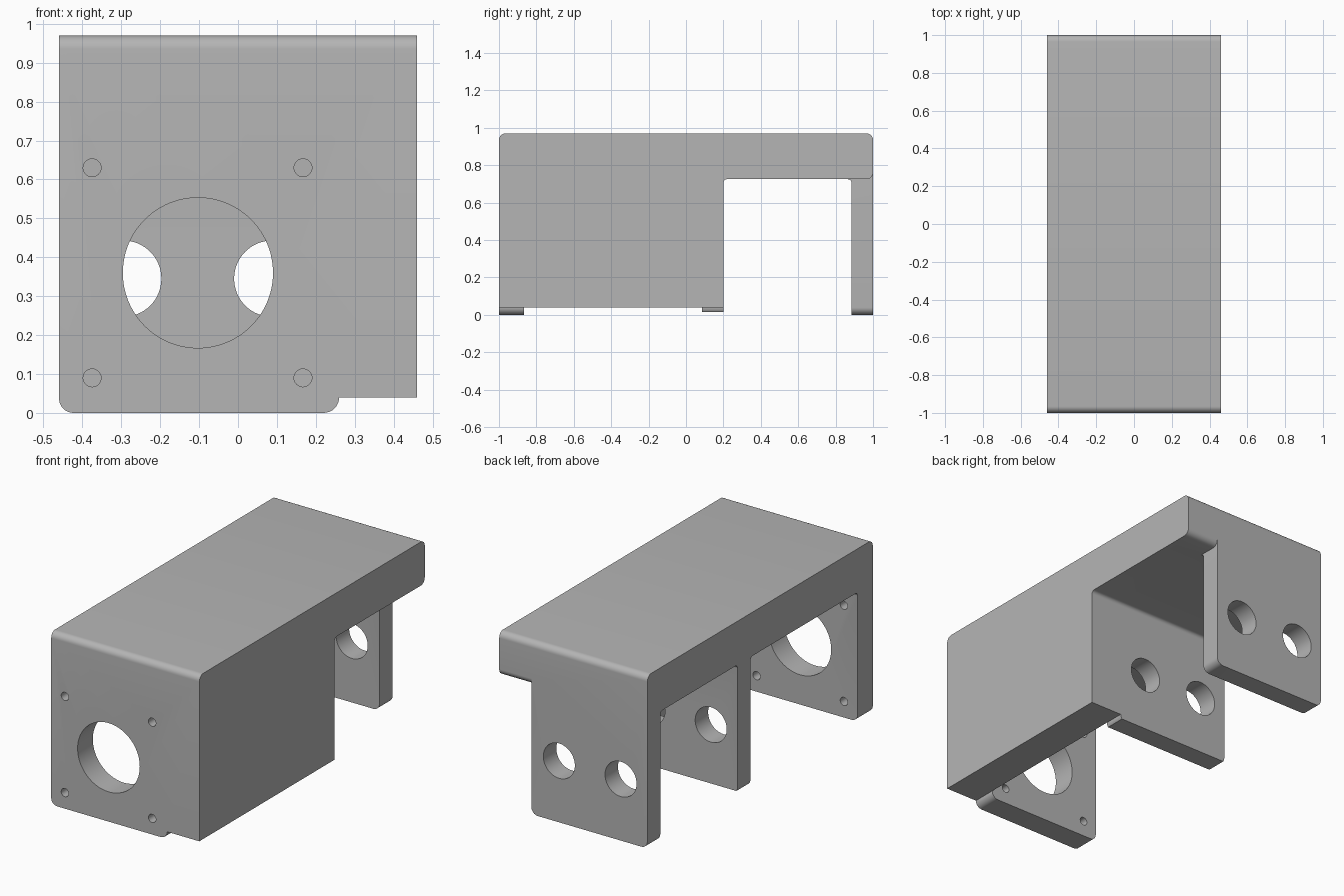
import bpy, bmesh, math
from mathutils import Vector

cube = bpy.data.objects.get("Cube")
if cube:
    bpy.data.objects.remove(cube)

grey = bpy.data.materials.new("plain grey")
grey.use_nodes = True
colour = (0.46, 0.46, 0.46, 1)
grey.diffuse_color = colour
grey.node_tree.nodes["Principled BSDF"].inputs["Base Color"].default_value = colour


def rounded(corners, steps=8):
    """Turn (u, v[, radius]) right-angle corners into an outline with arcs."""
    out = []
    for i, c in enumerate(corners):
        p = Vector(c[:2])
        if len(c) == 2:
            out.append(p)
            continue
        r = c[2]
        a = (Vector(corners[i - 1][:2]) - p).normalized() * r
        b = (Vector(corners[(i + 1) % len(corners)][:2]) - p).normalized() * r
        for k in range(steps + 1):
            t = k / steps * math.pi / 2
            out.append(p + a * (1 - math.sin(t)) + b * (1 - math.cos(t)))
    return out


def circle(u, v, r, n=64):
    return [Vector((u + r * math.cos(math.tau * k / n), v + r * math.sin(math.tau * k / n)))
            for k in range(n)]


def prism(name, outline, axis, start, end):
    """Extrude an outline along x (outline in y, z) or y (outline in x, z)."""
    bm = bmesh.new()
    place = (lambda p: (start, p.x, p.y)) if axis == "x" else (lambda p: (p.x, start, p.y))
    face = bm.faces.new([bm.verts.new(place(p)) for p in outline])
    moved = bmesh.ops.extrude_face_region(bm, geom=[face])["geom"]
    d = end - start
    bmesh.ops.translate(bm, vec=(d, 0, 0) if axis == "x" else (0, d, 0),
                        verts=[g for g in moved if isinstance(g, bmesh.types.BMVert)])
    bmesh.ops.recalc_face_normals(bm, faces=bm.faces)
    mesh = bpy.data.meshes.new(name)
    bm.to_mesh(mesh)
    bm.free()
    mesh.materials.append(grey)
    ob = bpy.data.objects.new(name, mesh)
    bpy.context.collection.objects.link(ob)
    return ob


def combine(target, tool, operation="DIFFERENCE"):
    tool.hide_render = True
    mod = target.modifiers.new(tool.name, "BOOLEAN")
    mod.operation = operation
    mod.solver = "EXACT"
    mod.object = tool
    bpy.ops.object.select_all(action="DESELECT")
    target.select_set(True)
    bpy.context.view_layer.objects.active = target
    bpy.ops.object.modifier_apply(modifier=mod.name)
    bpy.data.objects.remove(tool)


# Side outline: long top slab, front block and rear leg
body = prism("bracket_body", rounded([
    (-1, 0), (-1, 0.97, 0.035), (1, 0.97, 0.035), (1, 0),
    (0.885, 0), (0.885, 0.725, 0.02), (0.2, 0.725, 0.02), (0.2, 0.015),
    (0, 0.015), (0, 0)]), "x", -0.7, 0.7)

# Front outline: rounded feet and the raised bottom of the side wall
combine(body, prism("front_outline", rounded([
    (-0.46, 0, 0.037), (0.26, 0, 0.04), (0.26, 0.04), (0.46, 0.04),
    (0.46, 1.2), (-0.46, 1.2)]), "y", -1.2, 1.2), "INTERSECT")

# Pocket between the front plate and the middle plate
combine(body, prism("pocket", rounded([
    (-0.865, -0.2), (-0.865, 0.725, 0.02), (0.085, 0.725, 0.02), (0.085, -0.2)]),
    "x", -0.7, 0.26))

# Rear leg is narrower than the slab above it
combine(body, prism("rear_notch", rounded([
    (0.8, 0.725), (1, 0.725, 0.035), (1, 0.7601), (1.2, 0.77), (1.2, -0.2), (0.8, -0.2)]),
    "x", 0.26, 0.7))

# Large bore and four bolt holes through the front plate
combine(body, prism("bore", circle(-0.103, 0.36, 0.193, 96), "y", -1.2, -0.4))
for x in (-0.375, 0.167):
    for z in (0.09, 0.63):
        combine(body, prism("bolt_hole", circle(x, z, 0.023, 32), "y", -1.2, -0.8))

# Pair of rod holes through the middle and rear plates
for x in (-0.295, 0.088):
    combine(body, prism("rod_hole", circle(x, 0.345, 0.098), "y", -0.1, 1.2))

bpy.ops.object.select_all(action="DESELECT")
body.select_set(True)
bpy.context.view_layer.objects.active = body
bpy.ops.object.shade_smooth_by_angle(angle=math.radians(30))
